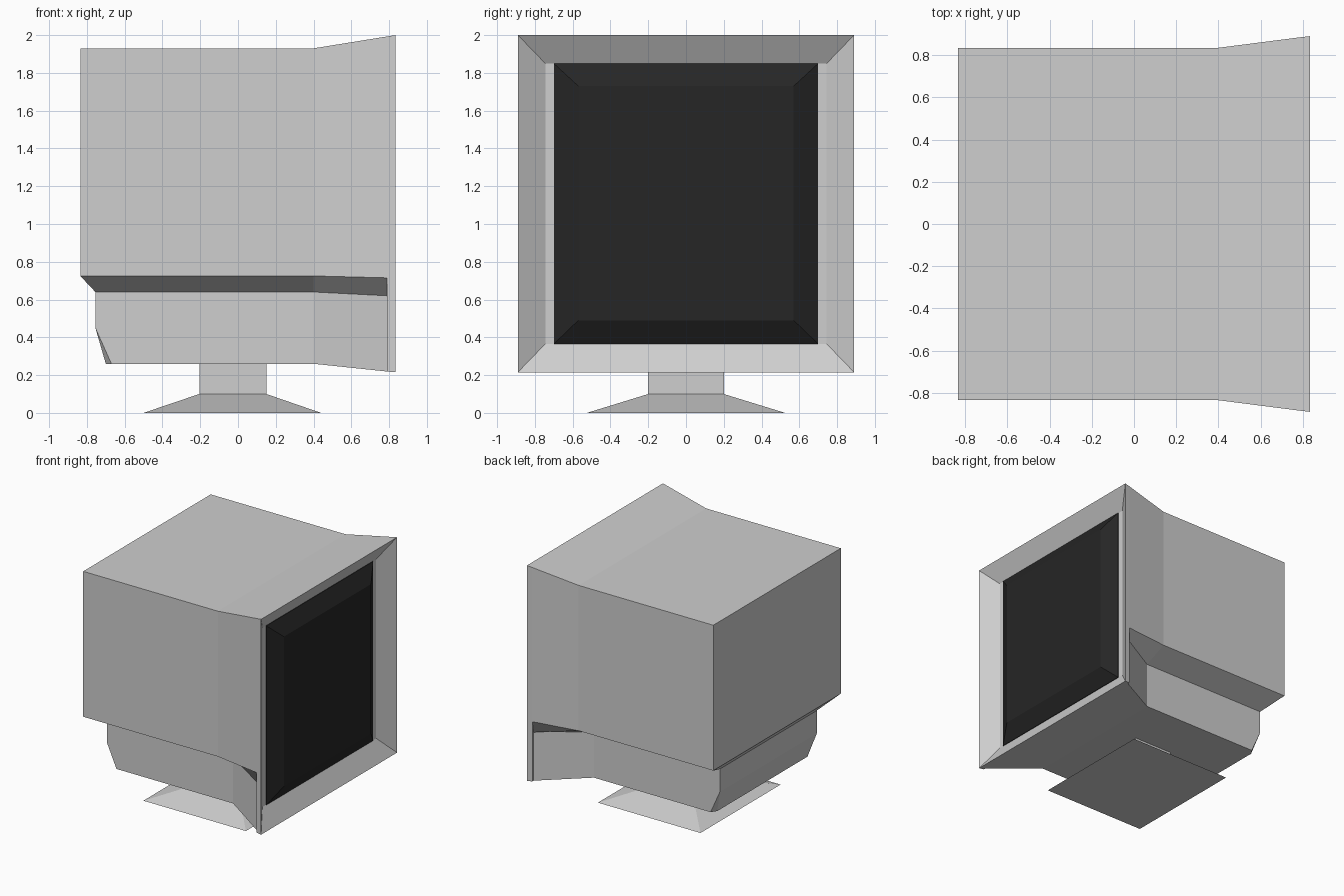
import bpy, bmesh

cube = bpy.data.objects.get("Cube")
if cube:
    bpy.data.objects.remove(cube, do_unlink=True)


def material(name, value):
    m = bpy.data.materials.new(name)
    m.use_nodes = True
    m.diffuse_color = (value, value, value, 1)
    m.node_tree.nodes["Principled BSDF"].inputs["Base Color"].default_value = (value, value, value, 1)
    return m


casing = material("casing grey", 0.62)
glass = material("screen black", 0.019)


def finish(name, bm, mat):
    bmesh.ops.recalc_face_normals(bm, faces=bm.faces)
    me = bpy.data.meshes.new(name)
    bm.to_mesh(me)
    bm.free()
    me.materials.append(mat)
    ob = bpy.data.objects.new(name, me)
    bpy.context.collection.objects.link(ob)
    return ob


def rect(bm, axis, pos, a, b):
    """Rectangle of vertices square to an axis, spanning ranges a and b."""
    corners = [(a[0], b[0]), (a[1], b[0]), (a[1], b[1]), (a[0], b[1])]
    if axis == "x":
        return [bm.verts.new((pos, p, q)) for p, q in corners]
    return [bm.verts.new((p, q, pos)) for p, q in corners]


def bridge(bm, lower, upper):
    n = len(lower)
    for i in range(n):
        j = (i + 1) % n
        bm.faces.new((lower[i], lower[j], upper[j], upper[i]))


def frustum(name, mat, axis, *levels):
    """Solid lofted through rectangles along an axis."""
    bm = bmesh.new()
    rings = [rect(bm, axis, *lv) for lv in levels]
    for r, s in zip(rings, rings[1:]):
        bridge(bm, r, s)
    bm.faces.new(rings[0])
    bm.faces.new(rings[-1])
    return finish(name, bm, mat)


# Casing: half sections from top edge to bottom edge, lofted back to front
def section(x, outer, inner, top, lip, waist, bend, bottom):
    return [(x, outer, top), (x, outer, lip), (x, inner, waist),
            (x, inner, bend), (x, inner, bottom)]


back = [(-0.835, 0.835, 1.93), (-0.835, 0.835, 0.725), (-0.755, 0.635, 0.64),
        (-0.755, 0.635, 0.45), (-0.67, 0.635, 0.26)]
stations = [
    back,
    section(0.4, 0.835, 0.635, 1.93, 0.725, 0.64, 0.45, 0.26),
    section(0.79, 0.885, 0.866, 1.993, 0.715, 0.62, 0.42, 0.219),
    section(0.79, 0.885, 0.885, 1.993, 0.715, 0.62, 0.42, 0.219),
    section(0.835, 0.89, 0.89, 2.0, 0.715, 0.62, 0.42, 0.215),
]
bm = bmesh.new()
loops = []
for st in stations:
    left = [bm.verts.new(p) for p in st]
    right = [bm.verts.new((x, -y, z)) for x, y, z in st]
    loops.append(left + right[::-1])
for r, s in zip(loops, loops[1:]):
    bridge(bm, r, s)

# Back panel, ledge, sloping foot and its clipped corners
b = loops[0]
clip = [bm.verts.new((-0.70, y, 0.26)) for y in (0.59, -0.59)]
for i in range(3):
    bm.faces.new((b[i], b[i + 1], b[8 - i], b[9 - i]))
bm.faces.new((b[3], clip[0], clip[1], b[6]))
bm.faces.new((b[3], b[4], clip[0]))
bm.faces.new((b[6], clip[1], b[5]))
bm.faces.new((b[4], b[5], clip[1], clip[0]))

# Bezel sloping in to the recessed panel
f = loops[-1]
lo_r, lo_l, hi_l, hi_r = rect(bm, "x", 0.745, (-0.745, 0.745), (0.365, 1.85))
bm.faces.new(f[:5] + [lo_l, hi_l])
bm.faces.new(f[5:] + [hi_r, lo_r])
bm.faces.new((f[4], f[5], lo_r, lo_l))
bm.faces.new((f[9], f[0], hi_l, hi_r))
bm.faces.new((lo_r, lo_l, hi_l, hi_r))
bmesh.ops.remove_doubles(bm, verts=bm.verts, dist=0.0001)
finish("monitor_casing", bm, casing)

# Screen bulging out of the recess
frustum("screen", glass, "x",
        (0.74, (-0.70, 0.70), (0.365, 1.85)),
        (0.75, (-0.70, 0.70), (0.365, 1.85)),
        (0.82, (-0.57, 0.57), (0.49, 1.73)))

# Stand: flared foot and square neck
neck_x, neck_y = (-0.205, 0.15), (-0.2, 0.2)
frustum("stand", casing, "z",
        (0.0, (-0.5, 0.44), (-0.525, 0.525)),
        (0.1, neck_x, neck_y),
        (0.27, neck_x, neck_y))
